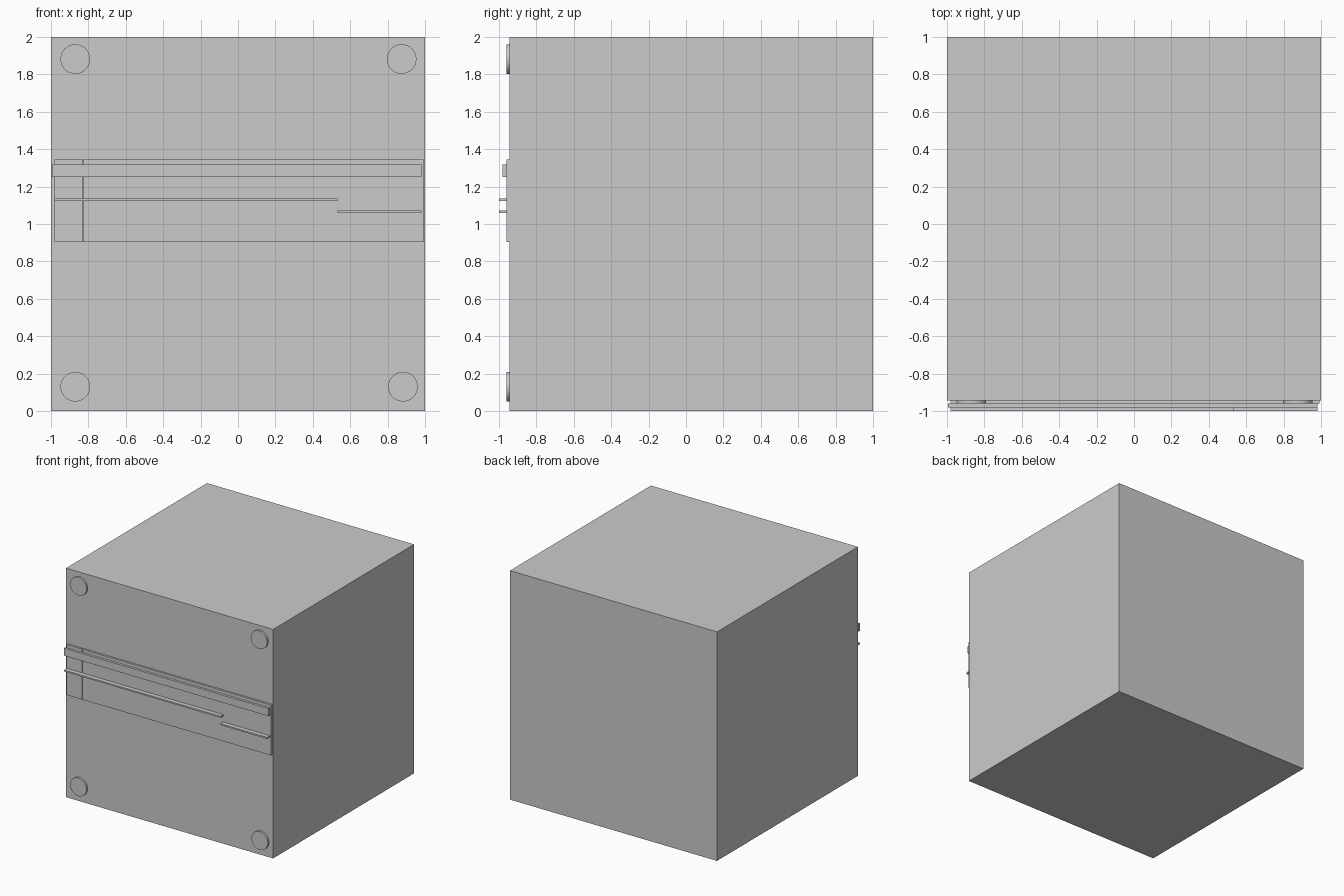
import bpy
from math import pi, radians

if "Cube" in bpy.data.objects:
    bpy.data.objects.remove(bpy.data.objects["Cube"])


def box(name, x, y, z):
    """Box from (min, max) ranges on each axis."""
    bpy.ops.mesh.primitive_cube_add(size=1, location=[sum(r) / 2 for r in (x, y, z)])
    ob = bpy.context.object
    ob.name = name
    ob.scale = [r[1] - r[0] for r in (x, y, z)]
    bpy.ops.object.transform_apply(location=False, rotation=False, scale=True)
    return ob


FACE = -0.944   # front face of the body
PLATE = -0.961  # front face of the plates and discs

# Main body
box("body", (-1, 1), (FACE, 1), (0, 2))

# Front band, split into a short and a long plate
box("band_plate_short", (-0.982, -0.832), (PLATE, FACE), (0.904, 1.344))
box("band_plate_long", (-0.828, 0.992), (PLATE, FACE), (0.904, 1.344))

# Raised bar and two thin strips on the band
box("raised_bar", (-0.995, 0.981), (-0.982, PLATE), (1.252, 1.317))
box("long_strip", (-0.982, 0.532), (-1, PLATE), (1.124, 1.137))
box("short_strip", (0.532, 0.981), (-1, PLATE), (1.06, 1.073))

# Corner discs
for x, z in ((-0.87, 1.882), (0.875, 1.882), (-0.87, 0.13), (0.882, 0.13)):
    bpy.ops.mesh.primitive_cylinder_add(
        vertices=64, radius=0.079, depth=FACE - PLATE,
        location=(x, (FACE + PLATE) / 2, z), rotation=(pi / 2, 0, 0))
    bpy.context.object.name = "corner_disc"
    bpy.ops.object.shade_smooth_by_angle(angle=radians(30))
